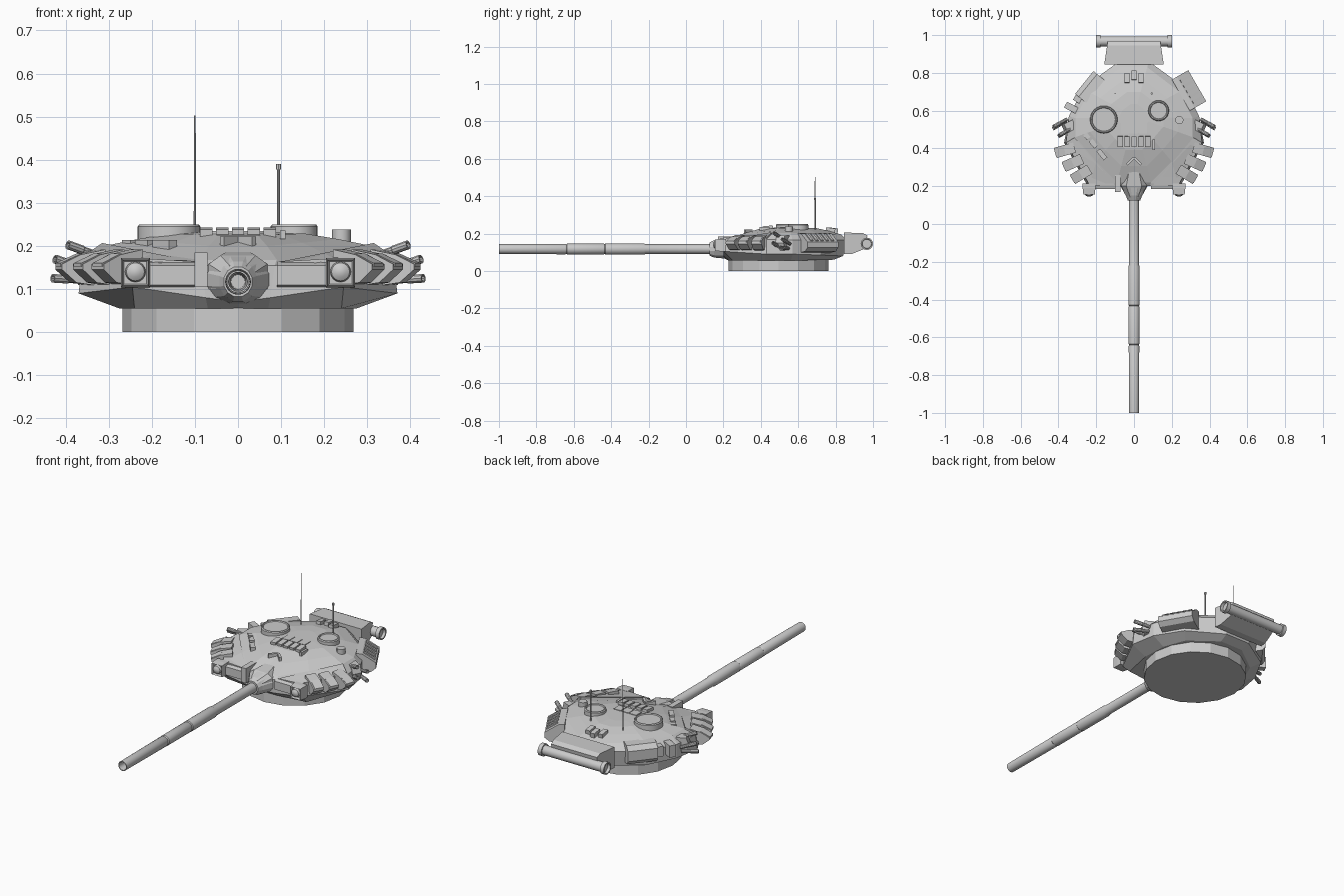
import bpy, bmesh
from math import cos, sin, pi, radians
from mathutils import Vector, Matrix

if "Cube" in bpy.data.objects:
    bpy.data.objects.remove(bpy.data.objects["Cube"])


def finish(name, bm, smooth=False):
    bmesh.ops.remove_doubles(bm, verts=bm.verts, dist=1e-5)
    bmesh.ops.recalc_face_normals(bm, faces=bm.faces)
    me = bpy.data.meshes.new(name)
    bm.to_mesh(me)
    bm.free()
    ob = bpy.data.objects.new(name, me)
    bpy.context.collection.objects.link(ob)
    if smooth:
        bpy.ops.object.select_all(action='DESELECT')
        ob.select_set(True)
        bpy.context.view_layer.objects.active = ob
        bpy.ops.object.shade_smooth_by_angle(angle=radians(35))
    return ob


def loft(name, rings, smooth=False):
    bm = bmesh.new()
    vs = [[bm.verts.new(p) for p in r] for r in rings]
    n = len(vs[0])
    for a, b in zip(vs, vs[1:]):
        for i in range(n):
            j = (i + 1) % n
            bm.faces.new((a[i], a[j], b[j], b[i]))
    bm.faces.new(vs[0])
    bm.faces.new(vs[-1])
    return finish(name, bm, smooth)


def lathe(name, p0, direction, prof, n=16, smooth=True):
    """Revolve (distance, radius) pairs around an axis."""
    q = Vector(direction).to_track_quat('Z', 'Y')
    return loft(name, [[Vector(p0) + q @ Vector((r * cos(2 * pi * i / n), r * sin(2 * pi * i / n), d))
                        for i in range(n)] for d, r in prof], smooth)


def prism(name, prof, origin, deg, width, taper=1.0):
    """Extrude an (outward, z) profile sideways; outward heading is deg in plan."""
    a = radians(deg)
    u, v = Vector((cos(a), sin(a), 0)), Vector((-sin(a), cos(a), 0))
    o = Vector((*origin, 0))
    far = max(p[0] for p in prof)
    return loft(name, [[o + u * p + v * (s * width / 2 * (1 + (taper - 1) * p / far)) + Vector((0, 0, z))
                        for p, z in prof] for s in (-1, 1)])


def box(name, c, size, deg=0, tilt=0):
    bm = bmesh.new()
    m = (Matrix.Translation(c) @ Matrix.Rotation(radians(deg), 4, 'Z') @
         Matrix.Rotation(radians(tilt), 4, 'X') @ Matrix.Diagonal((*size, 1)))
    bmesh.ops.create_cube(bm, size=1, matrix=m)
    return finish(name, bm)


# Turret ring and cast body
lathe("turret_ring", (0, .495, 0), (0, 0, 1), [(0, .268), (.06, .268)], 16, False)
bottom = [(0, .23, .055), (.07, .23, .055), (.24, .25, .055), (.275, .42, .055),
          (.27, .56, .055), (.22, .68, .058), (.07, .79, .06), (0, .79, .06)]
widest = [(0, .2, .07), (.075, .2, .08), (.245, .2, .105), (.37, .43, .09),
          (.345, .57, .09), (.26, .72, .085), (.075, .84, .08), (0, .84, .08)]
upper = [(0, .2, .15), (.085, .2, .155), (.235, .205, .165), (.36, .43, .168),
         (.345, .57, .165), (.265, .725, .165), (.08, .86, .165), (0, .86, .165)]
shoulder = [(0, .22, .165), (.09, .22, .168), (.2, .33, .183), (.31, .46, .2),
            (.31, .56, .2), (.24, .7, .2), (.07, .83, .195), (0, .83, .195)]


def roof(s, f):
    return [(x * s, .57 + (y - .57) * s, z + (.232 - z) * f) for x, y, z in shoulder]


def both(h):
    return h + [(-x, y, z) for x, y, z in h[-2:0:-1]]


loft("turret_body", [both(h) for h in (bottom, widest, upper, shoulder, roof(.75, .5),
                                       roof(.5, .9), roof(.25, 1))])

# Gun, with stepped sleeve and open bore
lathe("gun_barrel", (0, -1, .117), (0, 1, 0),
      [(.15, .016), (.04, .018), (0, .022), (0, .026), (.355, .028), (.36, .025), (.365, .029), (.56, .029),
       (.565, .026), (.57, .03), (.775, .03), (.785, .026), (1.2, .026)], 24)
# Faceted mantlet
loft("mantlet", [[(w * cos(pi * i / 6 + pi / 12), y, z + h * sin(pi * i / 6 + pi / 12)) for i in range(12)]
                 for y, w, h, z in ((.125, .034, .036, .117), (.15, .045, .048, .118),
                                    (.2, .074, .057, .122), (.3, .05, .05, .13))])
loft("mantlet_hood", [[(-w, y, .1), (w, y, .1), (w, y, z - .02), (w * .6, y, z), (-w * .6, y, z), (-w, y, z - .02)]
                      for y, w, z in ((.14, .033, .155), (.2, .068, .178), (.31, .035, .19))])
box("gunner_sight_port", (-.086, .215, .145), (.03, .09, .08))

for s, side in ((1, "right"), (-1, "left")):
    def ang(d):
        return d if s > 0 else 180 - d
    # Front lamps
    loft(side + "_lamp_housing", [[(s * .238 + a * w, y, .138 + b * w) for a, b in
                                   ((-1, -1), (1, -1), (1, 1), (-1, 1))]
                                  for y, w in ((.17, .026), (.155, .03), (.19, .034), (.215, .034))])
    lathe(side + "_lamp_lens", (s * .238, .165, .14), (0, -1, 0),
          [(0, .024), (.012, .021), (.018, .012), (.02, .003)], 16)
    # Wedge-shaped armour blocks fanned around the cheek
    for i, (x, y, d) in enumerate(((.235, .29, -31), (.275, .345, -24), (.315, .405, -16))):
        prism(f"{side}_armour_block_{i}", [(0, .105), (.07, .115), (.105, .145), (.105, .158), (.06, .18), (0, .192)],
              (s * x, y), ang(d), .056)
        prism(f"{side}_armour_cap_{i}", [(.055, .183), (.107, .16), (.107, .152), (.055, .17)],
              (s * x, y), ang(d), .044)
    # Flat front armour face beside the gun and the sloped cover above it
    prism(side + "_front_armour", [(0, .1), (.03, .11), (.03, .155), (0, .165)], (s * .15, .215), -90, .12)
    loft(side + "_cheek_cover", [[(s * x, y, z + dz) for x, y, z in
                                  ((.1, .205, .16), (.235, .205, .168), (.36, .43, .172), (.315, .458, .203))]
                                 for dz in (-.02, .004)])
    # Smoke launchers on a bracket
    prism(side + "_launcher_bracket", [(0, .12), (.05, .11), (.065, .15), (.05, .19), (0, .19)],
          (s * .315, .53), ang(-28), .05)
    for i, (x, y, z) in enumerate(((.395, .47, .203), (.425, .515, .17), (.43, .505, .125), (.4, .465, .15))):
        d = Vector((s * .83, -.48, .3 if z > .14 else .05)).normalized()
        lathe(f"{side}_smoke_launcher_{i}", (s * x, y, z), -d,
              [(.02, .007), (0, .007), (0, .0105), (.04, .0105), (.042, .009), (.085, .009)], 10)

# Side stowage boxes
prism("right_stowage", [(0, .095), (.075, .105), (.1, .125), (.1, .155), (.03, .2), (0, .203)],
      (.248, .682), 30, .19)
for i in range(5):
    t = (i - 2) * .032
    prism(f"right_stowage_slat_{i}", [(.035, .195), (.092, .158), (.094, .165), (.037, .202)],
          (.248 - sin(radians(30)) * t, .682 + cos(radians(30)) * t), 30, .016)
prism("left_stowage", [(0, .095), (.06, .105), (.075, .125), (.075, .18), (.05, .202), (0, .204)],
      (-.205, .702), 141, .155)
box("left_small_box", (-.325, .612, .155), (.085, .035, .065), 152)
box("left_small_box_2", (-.29, .655, .155), (.06, .03, .055), 148)

# Rear bin and snorkel tube
prism("rear_bin", [(0, .09), (.04, .09), (.115, .12), (.125, .19), (.1, .203), (0, .205)], (0, .845), 90, .315, .88)
lathe("snorkel_tube", (-.2, .967, .145), (1, 0, 0),
      [(.015, .024), (0, .026), (0, .033), (.022, .033), (.022, .026), (.378, .026),
       (.378, .033), (.4, .033), (.4, .026), (.385, .024)], 20)

# Hatches, periscope and antennas
for name, x, y, r in (("commander_hatch", -.16, .553, .073), ("gunner_hatch", .13, .6, .055)):
    lathe(name, (x, y, .195), (0, 0, 1), [(0, r), (.05, r), (.055, r - .004), (.055, r - .009), (.05, r - .012)], 24)
lathe("round_periscope", (.24, .55, .19), (0, 0, 1), [(0, .022), (.048, .022)], 12)
lathe("tall_antenna", (-.1, .69, .2), (0, 0, 1), [(0, .003), (.303, .0018)], 6)
lathe("sensor_mast", (.094, .69, .2), (0, 0, 1), [(0, .004), (.178, .004), (.178, .006), (.19, .006)], 8)

# Roof blocks: front row, flush plates, rear trio
for i in range(5):
    box(f"roof_block_{i}", ((i - 2) * .037, .437, .23), (.029, .055, .022), 0, 5)
box("roof_block_end", (.104, .42, .226), (.012, .055, .02))
for i in range(3):
    box(f"roof_plate_{i}", ((i - 1) * .047, .505, .231), (.043, .05, .008))
    box(f"rear_roof_block_{i}", ((i - 1) * .038, .772 + (.015 if i == 1 else 0), .215), (.026, .05, .03), 0, -8)
# Chevron splash guard
for s in (-1, 1):
    box("splash_guard", (s * .019, .332, .207), (.052, .013, .03), -s * 45)
# Diagonal fittings on the left roof
for i, (x, y, w) in enumerate(((-.17, .368, .06), (-.215, .425, .045), (-.25, .465, .03))):
    box(f"left_roof_fitting_{i}", (x, y, .203), (w, .025, .022), -50)
